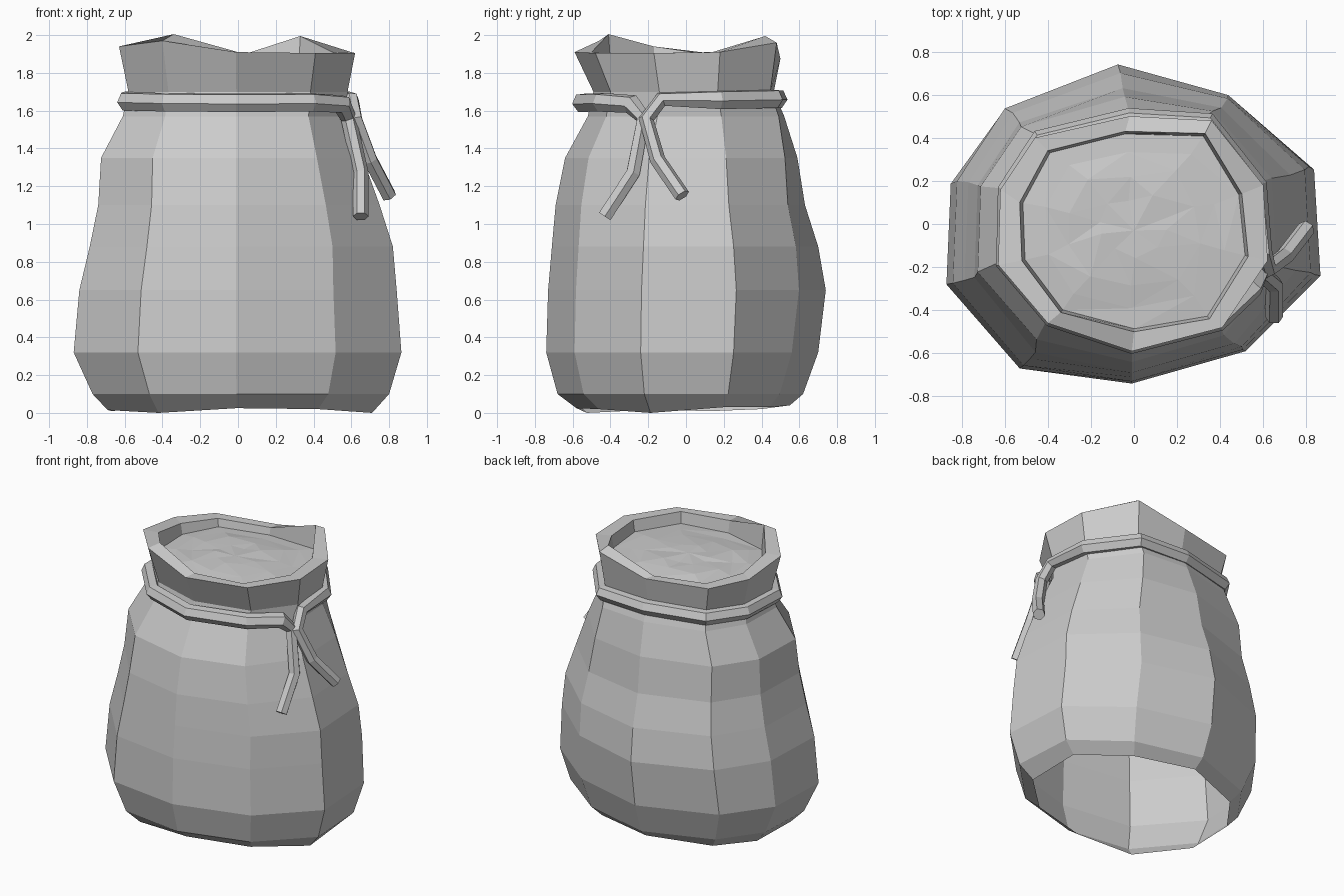
import bpy, bmesh, random

if "Cube" in bpy.data.objects:
    bpy.data.objects.remove(bpy.data.objects["Cube"])

random.seed(7)

# Ten-sided outlines: widest part of the sack, and its gathered mouth
BELLY = [(.87, -.24), (.84, .27), (.45, .60), (-.08, .75), (-.62, .54),
         (-.85, .20), (-.87, -.28), (-.53, -.67), (-.01, -.74), (.52, -.59)]
MOUTH = [(.62, -.17), (.60, .18), (.36, .48), (-.02, .50), (-.46, .40),
         (-.62, .16), (-.63, -.19), (-.40, -.46), (-.01, -.59), (.41, -.48)]
INNER = [(.53, -.15), (.50, .14), (.33, .42), (-.04, .43), (-.40, .34),
         (-.53, .10), (-.52, -.17), (-.34, -.41), (0, -.50), (.35, -.44)]
RIM_Z = [1.905, 1.91, 1.96, 1.875, 1.88, 1.90, 1.94, 1.97, 1.91, 1.905]
N = len(BELLY)


def fit(plan, ext):
    """Stretch an outline to the limits xmin, xmax, ymin, ymax."""
    xs, ys = [p[0] for p in plan], [p[1] for p in plan]
    return [(x * (ext[1] / max(xs) if x > 0 else ext[0] / min(xs)),
             y * (ext[3] / max(ys) if y > 0 else ext[2] / min(ys))) for x, y in plan]


def ring(z, blend, ext):
    a, b = fit(BELLY, ext), fit(MOUTH, ext)
    return [(p[0] + (q[0] - p[0]) * blend, p[1] + (q[1] - p[1]) * blend, z)
            for p, q in zip(a, b)]


def skin(name, rings, centre=None):
    bm = bmesh.new()
    loops = [[bm.verts.new(p) for p in r] for r in rings]
    for lo, hi in zip(loops, loops[1:]):
        for i in range(N):
            j = (i + 1) % N
            bm.faces.new((lo[i], lo[j], hi[j], hi[i]))
    if centre:
        c = bm.verts.new(centre)
        for i in range(N):
            bm.faces.new((loops[-1][i], loops[-1][(i + 1) % N], c))
        bmesh.ops.triangulate(bm, faces=bm.faces[:])
    me = bpy.data.meshes.new(name)
    bm.to_mesh(me)
    bm.free()
    ob = bpy.data.objects.new(name, me)
    bpy.context.collection.objects.link(ob)
    return ob


# Sack, open underneath: body levels (height, blend to mouth outline, x and y limits)
levels = [(.02, 0, (-.69, .71, -.58, .55)), (.10, 0, (-.77, .80, -.68, .62)),
          (.32, 0, (-.87, .865, -.74, .70)), (.65, .05, (-.84, .84, -.73, .74)),
          (.88, .2, (-.785, .82, -.71, .70)), (1.10, .35, (-.74, .75, -.69, .63)),
          (1.35, .55, (-.725, .66, -.64, .59)), (1.57, .9, (-.61, .57, -.52, .52)),
          (1.70, 1, (-.58, .58, -.49, .465))]
rings = [ring(*lv) for lv in levels]
base_z = [0, .03, .03, .04, .02, .01, .015, 0, .025, .02]
rings[0] = [(x, y, z) for (x, y, _), z in zip(rings[0], base_z)]

# Thick rim, then the inside wall down to the contents
rings.append([(x, y, z) for (x, y), z in zip(MOUTH, RIM_Z)])
rings.append([(x, y, z + (.035 if z > 1.95 else 0)) for (x, y), z in zip(INNER, RIM_Z)])
rings.append([(x * .97, y * .97, 1.82) for x, y in INNER])
skin("sack", rings)

# Contents: low uneven heap of grain
heap = []
for s, z, w in ((.975, 1.825, 0), (.78, 1.835, .02), (.55, 1.845, .02), (.28, 1.85, .02)):
    heap.append([(x * s + random.uniform(-w, w), y * s + random.uniform(-w, w),
                  z + random.uniform(-w, w) * .4) for x, y in INNER])
skin("grain_heap", heap, centre=(0, -.03, 1.855))

# Tie cord: one tail, around the neck, back to the knot and the other tail
neck = fit(MOUTH, (-.59, .585, -.55, .485))
around = [(*neck[i], 1.653 + .02 * neck[i][1]) for i in range(9, 0, -1)]
path = ([(.65, -.43, 1.04), (.65, -.28, 1.27), (.585, -.225, 1.56), (.55, -.29, 1.635)]
        + around
        + [(.60, -.13, 1.66), (.62, -.21, 1.555), (.70, -.15, 1.34), (.80, -.02, 1.15)])
cu = bpy.data.curves.new("tie_cord", 'CURVE')
cu.dimensions = '3D'
cu.bevel_depth = .053
cu.bevel_resolution = 1
cu.use_fill_caps = True
sp = cu.splines.new('POLY')
sp.points.add(len(path) - 1)
sp.use_smooth = False
for i, (pt, co) in enumerate(zip(sp.points, path)):
    pt.co = (*co, 1)
    pt.radius = 1 if 3 <= i <= len(path) - 5 else .78
cord = bpy.data.objects.new("tie_cord", cu)
bpy.context.collection.objects.link(cord)
